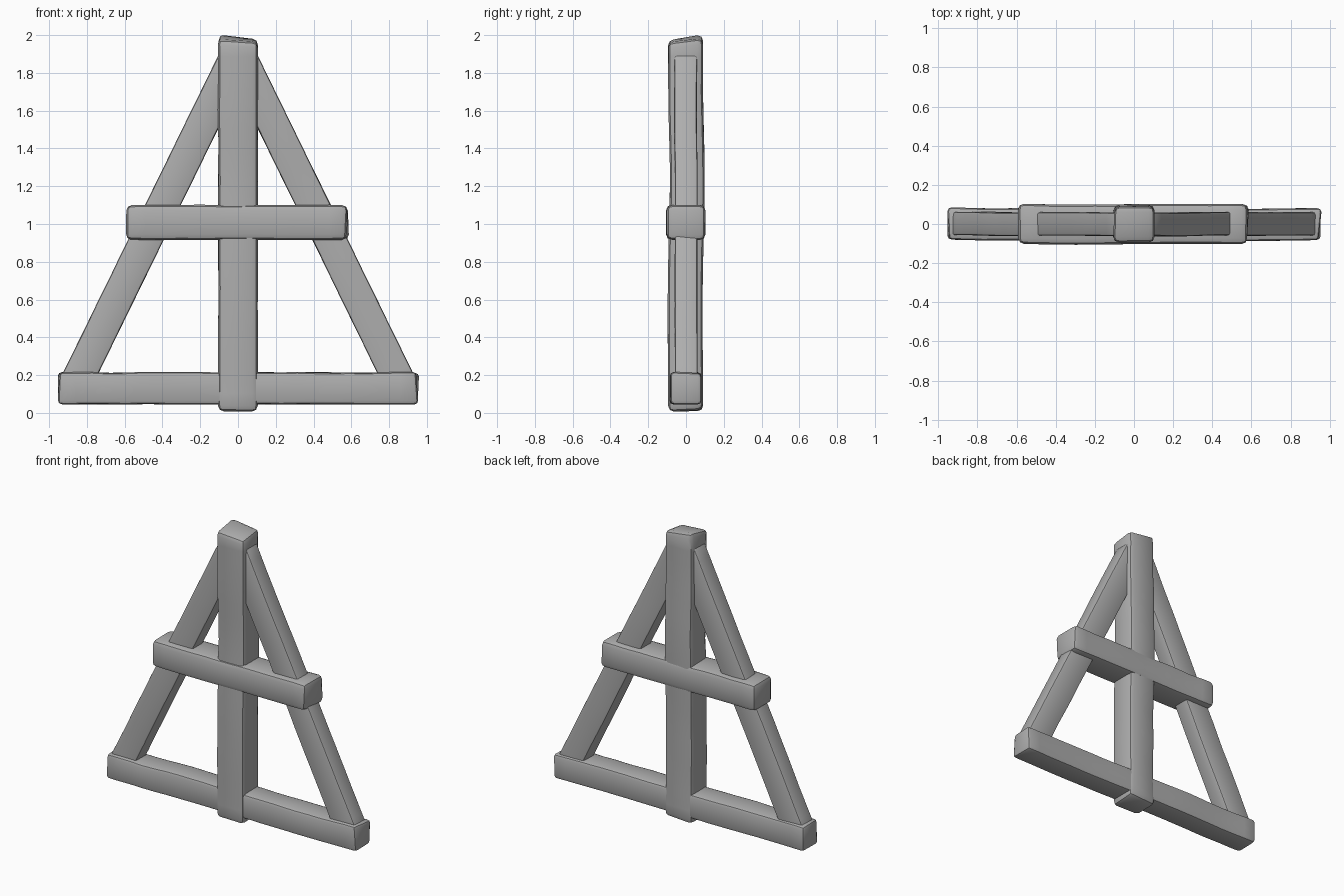
import bpy, bmesh, math
from mathutils import Vector, Matrix, noise

cube = bpy.data.objects.get("Cube")
if cube:
    bpy.data.objects.remove(cube, do_unlink=True)

wood = bpy.data.materials.new("weathered grey")
wood.use_nodes = True
GREY = (0.42, 0.42, 0.42, 1)
wood.diffuse_color = GREY
wood.node_tree.nodes["Principled BSDF"].inputs["Base Color"].default_value = GREY


def beam(name, start, end, width, depth, bevel=0.025, wear=0.012, seed=0, chip=None):
    """Rough-hewn timber from start to end; width lies in the xz plane, depth along y."""
    start, end = Vector(start), Vector(end)
    axis = end - start
    length = axis.length
    bm = bmesh.new()
    bmesh.ops.create_cube(bm, size=1)
    bmesh.ops.scale(bm, vec=(width, depth, length), verts=bm.verts)
    # chamfer every edge, then slice the timber along its length
    bmesh.ops.bevel(bm, geom=bm.edges[:], offset=bevel, segments=2,
                    profile=0.5, affect='EDGES')
    slices = max(6, int(length / 0.09))
    for i in range(1, slices):
        bmesh.ops.bisect_plane(bm, geom=bm.verts[:] + bm.edges[:] + bm.faces[:],
                               plane_co=(0, 0, length * (i / slices - 0.5)),
                               plane_no=(0, 0, 1))
    # hand-cut unevenness: slow bow of the whole beam plus nibbled corners
    for v in bm.verts:
        p = v.co.copy()
        bow = noise.noise(Vector((seed * 7.3, 2.1, p.z * 1.8)))
        nick = noise.noise(Vector((p.x * 9 + seed * 3.7, p.y * 9, p.z * 6)))
        corner = abs(p.x) / width + abs(p.y) / depth
        pull = 1 - max(0, nick) * wear * 9 * max(0, corner - 0.6)
        v.co.x = p.x * pull + nick * wear * 0.3
        v.co.y = p.y * pull + bow * wear * 0.8
        if abs(p.z) > length / 2 - bevel:
            v.co.z += nick * wear
        if chip and p.z > length / 2 - bevel:
            v.co.z += chip * (p.y / depth - p.x / width)
    # stand the beam up along its axis, keeping depth on y
    up = axis.normalized()
    side = Vector((0, 1, 0)).cross(up)
    rot = Matrix((side, Vector((0, 1, 0)), up)).transposed().to_4x4()
    bm.transform(Matrix.Translation((start + end) / 2) @ rot)
    bmesh.ops.recalc_face_normals(bm, faces=bm.faces[:])
    mesh = bpy.data.meshes.new(name)
    bm.to_mesh(mesh)
    bm.free()
    mesh.materials.append(wood)
    obj = bpy.data.objects.new(name, mesh)
    bpy.context.collection.objects.link(obj)
    bpy.ops.object.select_all(action='DESELECT')
    obj.select_set(True)
    bpy.context.view_layer.objects.active = obj
    bpy.ops.object.shade_smooth_by_angle(angle=math.radians(35))
    return obj


# upright post with a chipped top
beam("center_post", (0, 0, 0.01), (0, 0, 1.98), 0.21, 0.185, 0.03, seed=1, chip=0.022)

# horizontal rails
beam("base_rail", (-0.95, 0, 0.13), (0.95, 0, 0.13), 0.17, 0.165, 0.02, seed=2)
beam("middle_rail", (-0.59, 0, 1.008), (0.58, 0, 1.008), 0.185, 0.205, 0.03, seed=3)

# mirrored slanting braces running from the base rail into the post
for side, label in ((1, "left"), (-1, "right")):
    beam(label + "_brace", (side * 0.872, 0, 0.13), (side * 0.024, 0, 1.863),
         0.17, 0.12, 0.012, wear=0.006, seed=4 + side)
